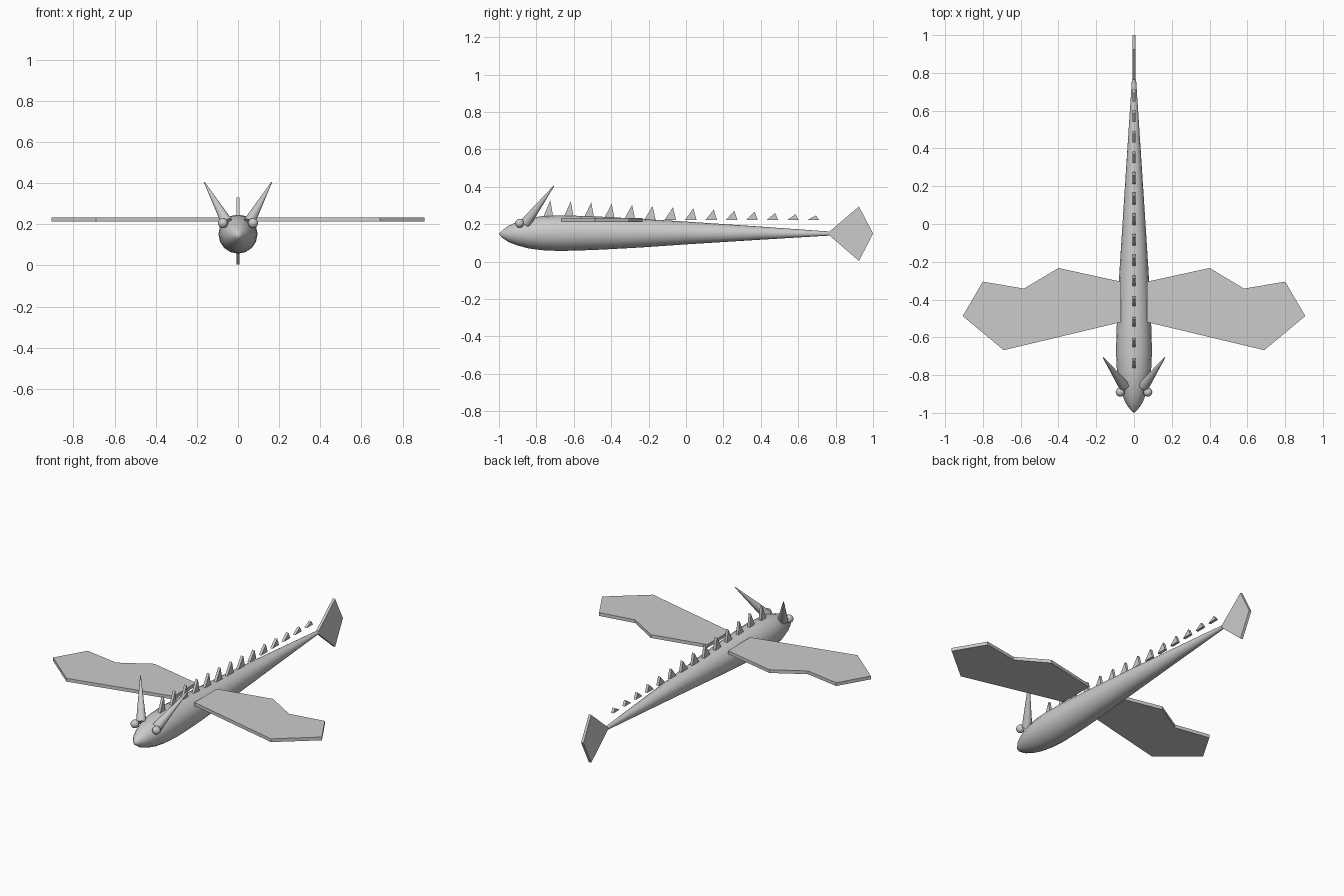
import bpy, bmesh, math
from mathutils import Vector

if "Cube" in bpy.data.objects:
    bpy.data.objects.remove(bpy.data.objects["Cube"])


def finish(name, bm, smooth=False):
    bmesh.ops.recalc_face_normals(bm, faces=bm.faces)
    me = bpy.data.meshes.new(name)
    bm.to_mesh(me)
    bm.free()
    for p in me.polygons:
        p.use_smooth = smooth
    ob = bpy.data.objects.new(name, me)
    bpy.context.collection.objects.link(ob)
    return ob


def plate(name, points, offset):
    """Flat outline extruded along a vector."""
    bm = bmesh.new()
    f = bm.faces.new([bm.verts.new(p) for p in points])
    r = bmesh.ops.extrude_face_region(bm, geom=[f])
    vs = [g for g in r["geom"] if isinstance(g, bmesh.types.BMVert)]
    bmesh.ops.translate(bm, verts=vs, vec=offset)
    # keep the starting face as the closing cap
    if not f.is_valid or len(bm.faces) < len(points) + 2:
        bmesh.ops.holes_fill(bm, edges=bm.edges, sides=0)
    return finish(name, bm)


def shade(ob, angle=40):
    bpy.ops.object.select_all(action='DESELECT')
    ob.select_set(True)
    bpy.context.view_layer.objects.active = ob
    bpy.ops.object.shade_smooth_by_angle(angle=math.radians(angle))


# Body: tapered rings along y, (y, radius, centre z)
SIDES = 16
profile = [(-0.985, 0.018, 0.147), (-0.95, 0.043, 0.148), (-0.90, 0.064, 0.15),
           (-0.84, 0.081, 0.151), (-0.77, 0.091, 0.152), (-0.68, 0.095, 0.152),
           (-0.58, 0.093, 0.152), (-0.45, 0.088, 0.152), (-0.25, 0.077, 0.152),
           (0.0, 0.061, 0.153), (0.4, 0.035, 0.152), (0.765, 0.011, 0.15)]
bm = bmesh.new()
rings = []
for y, r, z in profile:
    rings.append([bm.verts.new((r * math.cos(a), y, z + r * math.sin(a)))
                  for a in (2 * math.pi * i / SIDES for i in range(SIDES))])
for a, b in zip(rings, rings[1:]):
    for i in range(SIDES):
        j = (i + 1) % SIDES
        bm.faces.new((a[i], a[j], b[j], b[i]))
nose = bm.verts.new((0, -1.0, 0.147))
for i in range(SIDES):
    bm.faces.new((nose, rings[0][i], rings[0][(i + 1) % SIDES]))
bm.faces.new(rings[-1])
shade(finish("body", bm, True), 50)

# Tail fin
T = 0.016
plate("tail_fin", [(-T / 2, y, z) for y, z in
                   [(0.755, 0.15), (0.925, 0.295), (1.0, 0.15), (0.925, 0.003)]],
      (T, 0, 0))

# Back spikes, shrinking toward the tail
for i in range(14):
    t = i / 13
    y = -0.77 + i * 0.1092
    top = 0.329 + (0.247 - 0.329) * t
    plate(f"back_spike_{i + 1}",
          [(-T / 2, y, 0.222), (-T / 2, y + 0.062, 0.222), (-T / 2, y + 0.045, top)],
          (T, 0, 0))

wing = [(0.07, -0.305), (0.40, -0.233), (0.583, -0.342), (0.80, -0.305),
        (0.907, -0.487), (0.69, -0.668), (0.07, -0.52)]

for side, s in (("right", 1), ("left", -1)):
    # Wings
    plate(f"{side}_wing", [(s * x, y, 0.213) for x, y in wing], (0, 0, 0.02))

    # Eyes
    bpy.ops.mesh.primitive_uv_sphere_add(segments=16, ring_count=10, radius=0.024,
                                         location=(s * 0.073, -0.89, 0.205))
    eye = bpy.context.object
    eye.name = f"{side}_eye"
    shade(eye)

    # Horns
    base, tip = Vector((s * 0.053, -0.857, 0.207)), Vector((s * 0.164, -0.706, 0.405))
    d = tip - base
    bpy.ops.mesh.primitive_cone_add(vertices=12, radius1=0.029, radius2=0.002,
                                    depth=d.length, location=(base + tip) / 2,
                                    rotation=d.to_track_quat('Z', 'Y').to_euler())
    horn = bpy.context.object
    horn.name = f"{side}_horn"
    shade(horn)
